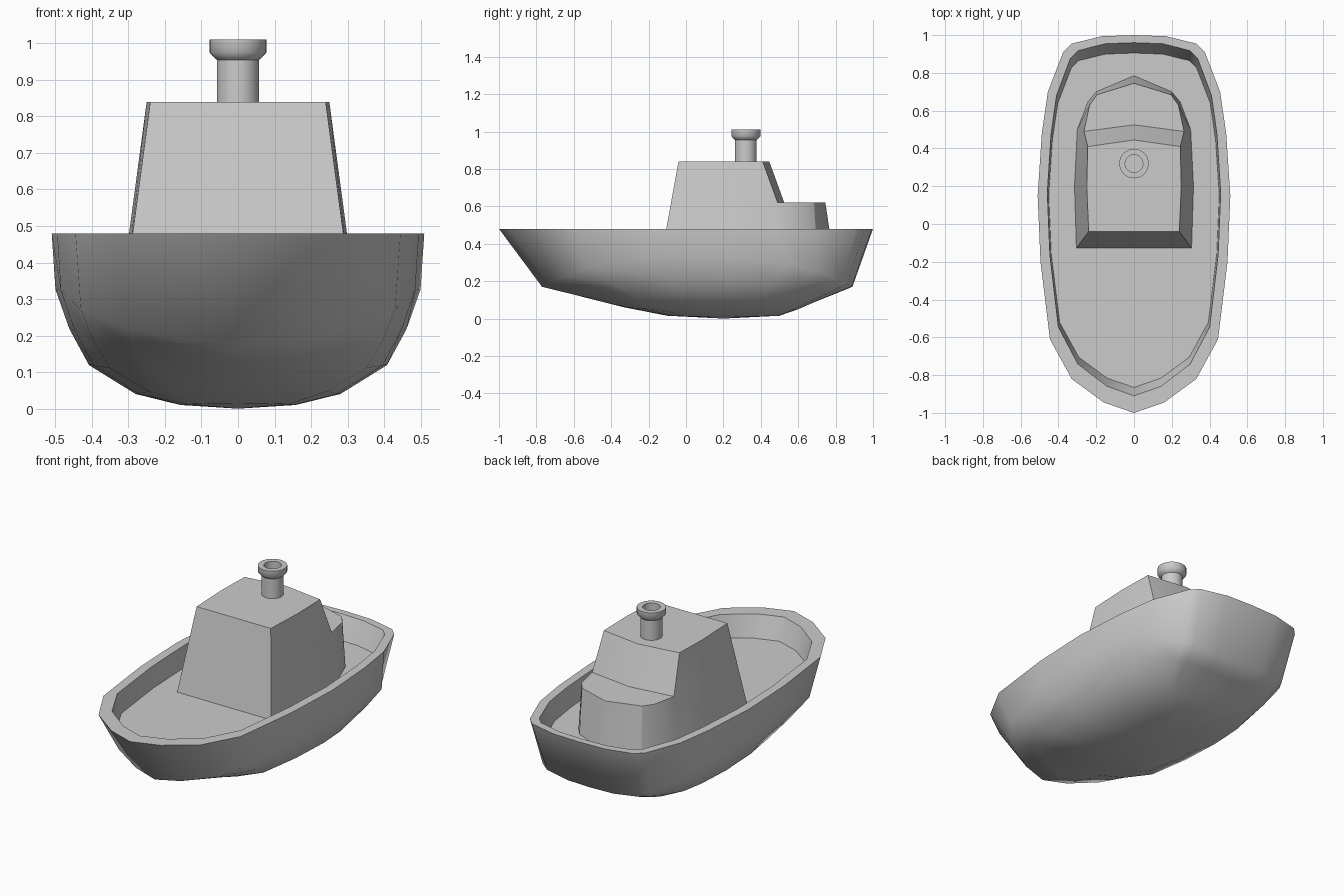
import bpy, bmesh, math

if "Cube" in bpy.data.objects:
    bpy.data.objects.remove(bpy.data.objects["Cube"])


def finish(name, bm, smooth_angle=None):
    bmesh.ops.recalc_face_normals(bm, faces=bm.faces)
    mesh = bpy.data.meshes.new(name)
    bm.to_mesh(mesh)
    bm.free()
    ob = bpy.data.objects.new(name, mesh)
    bpy.context.collection.objects.link(ob)
    bpy.ops.object.select_all(action='DESELECT')
    ob.select_set(True)
    bpy.context.view_layer.objects.active = ob
    if smooth_angle:
        bpy.ops.object.shade_smooth_by_angle(angle=math.radians(smooth_angle))
    return ob


def bridge(bm, a, b):
    n = len(a)
    for i in range(n):
        j = (i + 1) % n
        bm.faces.new((a[i], a[j], b[j], b[i]))


# Hull: one deck outline, rescaled into loops from the floor, over the rim, to the keel
half = [(0, -1), (.16, -.945), (.33, -.82), (.445, -.61), (.495, -.2), (.51, .15),
        (.488, .48), (.456, .70), (.375, .91), (.33, .955), (.17, .994), (0, 1)]
outline = half + [(-x, y) for x, y in half[-2:0:-1]]
FLOOR = .355
# width scale, bow y, stern y, z amidships, z at bow, z at stern, end bluntness, end narrowing
levels = [(.885, -.865, .905, FLOOR, FLOOR, FLOOR, 1, 0),
          (.90, -.91, .96, .48, .48, .48, 1, 0),
          (1.0, -1.0, 1.0, .48, .48, .48, 1, 0),
          (.98, -.77, .89, .33, .17, .17, .7, .1),
          (.905, -.60, .78, .22, .128, .125, .8, .12),
          (.80, -.47, .68, .12, .095, .085, .9, .12),
          (.55, -.33, .60, .04, .06, .05, 1, 0),
          (.31, -.10, .50, .01, .015, .015, 1, 0)]
bm = bmesh.new()
loops = []
for s, y0, y1, zm, zb, zs, p, k in levels:
    ring = []
    for x, y in outline:
        ze = zb if y < 0 else zs
        t = math.copysign(abs(y) ** p, y)
        ring.append(bm.verts.new((x * s * (1 - k * y ** 4), y0 + (t + 1) / 2 * (y1 - y0),
                                  zm + (ze - zm) * y * y)))
    loops.append(ring)
for a, b in zip(loops, loops[1:]):
    bridge(bm, a, b)
bm.faces.new(loops[0])
keel = bm.verts.new((0, .2, 0))
for i, v in enumerate(loops[-1]):
    bm.faces.new((v, loops[-1][(i + 1) % len(outline)], keel))
finish("hull", bm, 55)

# Cabin with sloped rear window and lower rear housing, built as a mirrored half
points = {
    'front_base': (0, -.128, FLOOR), 'front_top': (0, -.04, .84),
    'a0': (.305, -.128, FLOOR), 'b0': (.315, .20, FLOOR), 'c0': (.30, .50, FLOOR),
    'd0': (.245, .645, FLOOR), 'e0': (.20, .70, FLOOR), 'f0': (0, .785, FLOOR),
    'c1': (.265, .49, .62), 'd1': (.235, .63, .62), 'e1': (.195, .685, .62),
    'f1': (0, .745, .62), 'g1': (0, .525, .62),
    'a2': (.24, -.04, .84), 'b2': (.25, .20, .84), 'c2': (.245, .41, .84), 'g2': (0, .445, .84)}
faces = ["front_base a0 a2 front_top", "a0 b0 b2 a2", "b0 c0 c1 c2 b2",
         "c0 d0 d1 c1", "d0 e0 e1 d1", "e0 f0 f1 e1",
         "c1 d1 e1 f1 g1", "c2 c1 g1 g2", "front_top a2 b2 c2 g2"]
bm = bmesh.new()
v = {k: bm.verts.new(p) for k, p in points.items()}
for f in faces:
    bm.faces.new([v[k] for k in f.split()])
cabin = finish("cabin", bm, 25)
cabin.modifiers.new("mirror", 'MIRROR').use_axis[0] = True

# Funnel: lathed profile with flared lip and hollow top
profile = [(.058, .84), (.058, .955), (.064, .96), (.078, .975), (.078, 1.01),
           (.047, 1.01), (.047, .93)]
bm = bmesh.new()
N = 32
rings = [[bm.verts.new((r * math.cos(2 * math.pi * i / N), .32 + r * math.sin(2 * math.pi * i / N), z))
          for i in range(N)] for r, z in profile]
for a, b in zip(rings, rings[1:]):
    bridge(bm, a, b)
bm.faces.new(rings[-1])
finish("funnel", bm, 50)
